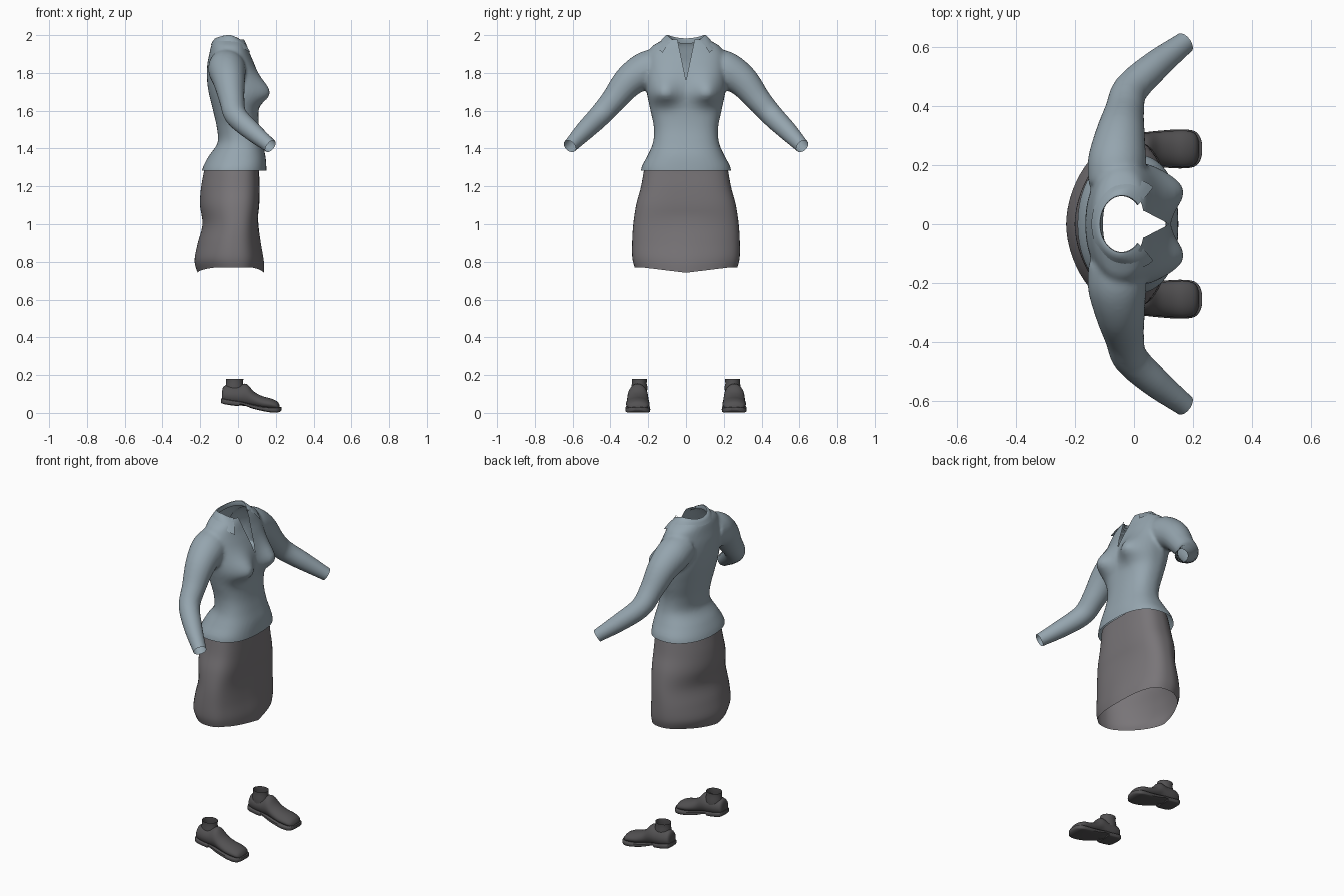
import bpy
import bmesh
from math import sin, cos, pi, exp, radians
from mathutils import Vector

cube = bpy.data.objects.get("Cube")
if cube:
    bpy.data.objects.remove(cube, do_unlink=True)


def material(name, rgb):
    m = bpy.data.materials.new(name)
    m.use_nodes = True
    m.diffuse_color = (*rgb, 1)
    m.node_tree.nodes["Principled BSDF"].inputs["Base Color"].default_value = (*rgb, 1)
    return m


BLOUSE = material("blue grey cloth", (0.30, 0.375, 0.425))
SKIRT = material("warm grey cloth", (0.19, 0.178, 0.188))
SHOE = material("dark grey leather", (0.085, 0.082, 0.085))
parts = []


def sample(keys, n):
    """Smooth interpolation through key tuples."""
    out = []
    last = len(keys) - 1
    for i in range(n + 1):
        u = last * i / n
        k = min(int(u), last - 1)
        t = u - k
        quad = [keys[min(max(k + d, 0), last)] for d in (-1, 0, 1, 2)]
        out.append([b + 0.5 * t * (c - a + t * (2 * a - 5 * b + 4 * c - d + t * (3 * (b - c) + d - a)))
                    for a, b, c, d in zip(*quad)])
    return out


def power(v, e):
    return abs(v) ** e * (1 if v >= 0 else -1)


def loft(bm, rings, caps=True, wrap=True):
    rows = [[bm.verts.new(p) for p in ring] for ring in rings]
    n = len(rows[0])
    for a, b in zip(rows, rows[1:]):
        for i in range(n if wrap else n - 1):
            j = (i + 1) % n
            bm.faces.new((a[i], a[j], b[j], b[i]))
    if caps:
        bm.faces.new(rows[0])
        bm.faces.new(rows[-1])


def finish(bm, name, mat):
    bmesh.ops.recalc_face_normals(bm, faces=bm.faces)
    me = bpy.data.meshes.new(name)
    bm.to_mesh(me)
    bm.free()
    me.materials.append(mat)
    ob = bpy.data.objects.new(name, me)
    bpy.context.collection.objects.link(ob)
    parts.append(ob)
    return ob


def body_ring(z, w, back, front, widest, e_back, e_front, n=56):
    """Horizontal section: rounded back, squarer front, widest at a share of its depth."""
    mid = back + (front - back) * widest
    ring = []
    for i in range(n):
        c, s = cos(2 * pi * i / n), sin(2 * pi * i / n)
        e, reach = (e_front, front - mid) if c > 0 else (e_back, mid - back)
        ring.append(Vector((mid + reach * power(c, e), w * power(s, e), z)))
    return ring


# Blouse body with bust
bm = bmesh.new()
torso = [(1.24, .243, -.20, .150), (1.30, .236, -.186, .150), (1.36, .205, -.155, .145),
         (1.43, .175, -.108, .128), (1.51, .170, -.112, .112), (1.60, .188, -.132, .108),
         (1.70, .208, -.156, .118), (1.78, .212, -.165, .108), (1.85, .212, -.162, .085),
         (1.90, .205, -.152, .064), (1.94, .180, -.143, .050), (1.965, .140, -.132, .040),
         (1.985, .103, -.118, .030), (2.01, .088, -.110, .022)]
rings = []
for z, w, back, front in sample(torso, 65):
    ring = body_ring(z, w, back, front, .5, .95, .8)
    height = (z - 1.69) / (.085 if z > 1.69 else .055)
    for p in ring:
        if p.x > 0:
            p.x += .066 * exp(-((abs(p.y) - .12) / .075) ** 2 - height ** 2)
    rings.append(ring)
loft(bm, rings)

# Sleeves, closed for the blend and opened at the cuffs afterwards
arm = [(-.062, .13, 1.84, .092), (-.058, .21, 1.815, .099), (-.047, .30, 1.757, .085),
       (-.032, .385, 1.655, .067), (-.012, .455, 1.575, .060), (.07, .535, 1.495, .052),
       (.168, .612, 1.415, .039), (.205, .642, 1.385, .037)]
for side in (-1, 1):
    path = sample(arm, 40)
    points = [Vector((x, side * y, z)) for x, y, z, r in path]
    rings = []
    for i, c in enumerate(points):
        tangent = (points[min(i + 1, 40)] - points[max(i - 1, 0)]).normalized()
        u = tangent.cross(Vector((1, 0, 0))).normalized()
        v = tangent.cross(u)
        r = path[i][3]
        rings.append([c + r * (u * cos(k * pi / 12) + v * sin(k * pi / 12)) for k in range(24)])
    loft(bm, rings)
raw = finish(bm, "blouse_blank", BLOUSE)

# Blend sleeves and body into one skin
remesh = raw.modifiers.new("blend", 'REMESH')
remesh.mode = 'VOXEL'
remesh.voxel_size = .010
smooth = raw.modifiers.new("soften", 'SMOOTH')
smooth.factor = .5
smooth.iterations = 7
blended = bpy.data.meshes.new_from_object(raw.evaluated_get(bpy.context.evaluated_depsgraph_get()))
parts.remove(raw)
bpy.data.objects.remove(raw, do_unlink=True)
bm = bmesh.new()
bm.from_mesh(blended)
bpy.data.meshes.remove(blended)


def cut(point, normal, clear=True):
    bmesh.ops.bisect_plane(bm, geom=bm.verts[:] + bm.edges[:] + bm.faces[:], plane_co=point,
                           plane_no=normal, clear_outer=clear)


# Open hem, neck, cuffs and the front neckline
cut((0, 0, 1.282), (0, 0, -1))
cut((0, 0, 1.976), (0, 0, 1))
for side in (-1, 1):
    cut((.172, side * .615, 1.412), (.098, side * .077, -.08))
    cut((0, 0, 1.76), (0, side, -.21), False)
gap = [f for f in bm.faces if (c := f.calc_center_median()).x > 0 and c.z > 1.76
       and abs(c.y) < .21 * (c.z - 1.76)]
bmesh.ops.delete(bm, geom=gap, context='FACES')
finish(bm, "blouse", BLOUSE)

# Folded collar, open at the front with two points
bm = bmesh.new()
rings = []
for scale, z, droop in ((1.04, 1.955, .0), (1.0, 1.972, .01), (1.02, 1.983, .02),
                        (1.12, 1.982, .03), (1.27, 1.968, .045), (1.42, 1.948, .065)):
    ring = []
    for i in range(33):
        t = radians(-138 + 276 * i / 32)
        front = max(0, -cos(t))
        flare = scale - 1
        ring.append(Vector((-.042 - .072 * scale * cos(t) + .1 * front * flare,
                            .095 * scale * (1 + 1.2 * front * flare) * sin(t),
                            z + .018 * sin(t) ** 2 - droop * front)))
    rings.append(ring)
loft(bm, rings, caps=False, wrap=False)
finish(bm, "collar", BLOUSE)

# Skirt, open at both ends, with a peaked centre front
bm = bmesh.new()
skirt = [(1.31, .218, -.172, .112), (1.27, .225, -.182, .112), (1.19, .240, -.196, .114),
         (1.10, .264, -.201, .112), (1.00, .279, -.188, .102), (.90, .285, -.214, .104),
         (.82, .284, -.230, .110), (.77, .272, -.214, .106)]
rings = []
for z, w, back, front in sample(skirt, 36):
    ring = body_ring(z, w, back, front, .58, 1.1, .68)
    low = max(0, (1.05 - z) / .28)
    for p in ring:
        centre = max(0, 1 - abs(p.y) / .23)
        if p.x > 0:
            p.x += .032 * min(low, 1) * centre
        p.z -= .028 * low ** 3 * centre
    rings.append(ring)
loft(bm, rings, caps=False)
finish(bm, "skirt", SKIRT)

# Shoes
upper = [(-.086, .022, .06, .085), (-.078, .042, .055, .138), (-.04, .052, .045, .146),
         (.005, .053, .04, .146), (.045, .054, .035, .153), (.085, .057, .03, .112),
         (.13, .061, .022, .088), (.175, .062, .018, .076), (.208, .051, .015, .060),
         (.221, .022, .016, .040)]
sole = [(-.091, .028, .054, .078), (-.072, .050, .046, .074), (0, .053, .036, .062),
        (.015, .054, .045, .060), (.08, .061, .022, .044), (.15, .066, .006, .031),
        (.2, .062, .001, .029), (.222, .044, .006, .030), (.231, .018, .014, .030)]
for side, label in ((1, "left"), (-1, "right")):
    for name, keys, e in (("shoe_upper_", upper, .9), ("shoe_sole_", sole, .35)):
        bm = bmesh.new()
        rings = []
        for x, w, low, high in sample(keys, 36):
            ring = []
            for k in range(24):
                a = 2 * pi * k / 24
                taper = 1 - .2 * max(0, sin(a)) if e > .5 else 1
                ring.append(Vector((x, side * .255 + w * taper * power(cos(a), e),
                                    (low + high) / 2 + (high - low) / 2 * power(sin(a), e))))
            rings.append(ring)
        loft(bm, rings)
        finish(bm, name + label, SHOE)
    # Ankle cuff
    bm = bmesh.new()
    rings = []
    for z, grow in ((.10, 1.0), (.14, 1.04), (.155, .95), (.18, .98)):
        rings.append([Vector((-.018 + .047 * grow * cos(2 * pi * k / 24),
                              side * .247 + .041 * grow * sin(2 * pi * k / 24), z)) for k in range(24)])
    loft(bm, rings, caps=False)
    finish(bm, "ankle_cuff_" + label, SHOE)

# Smooth shading
bpy.ops.object.select_all(action='DESELECT')
for ob in parts:
    ob.select_set(True)
bpy.context.view_layer.objects.active = parts[0]
bpy.ops.object.shade_smooth_by_angle(angle=radians(45))
